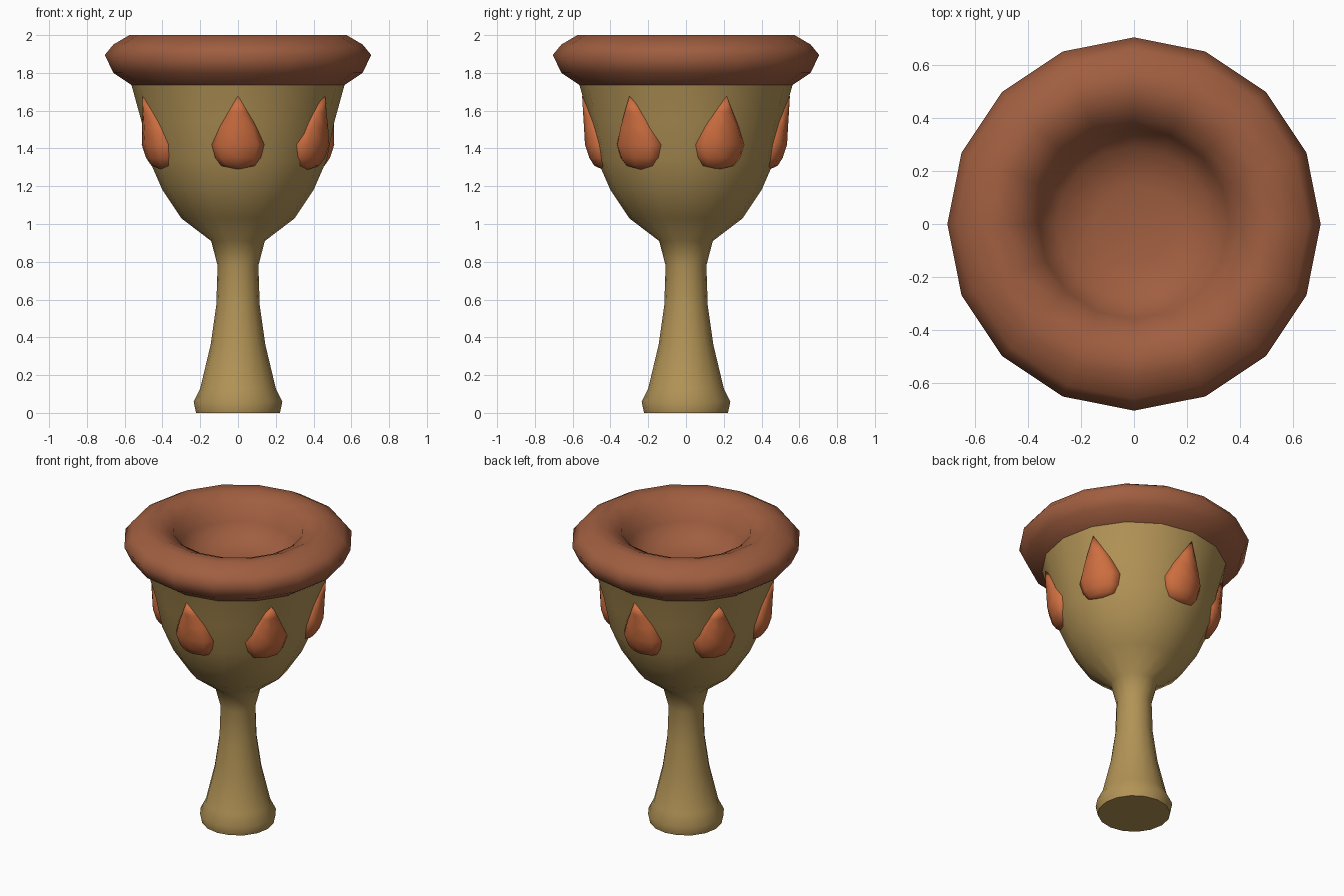
import bpy, bmesh, math
from mathutils import Vector

if "Cube" in bpy.data.objects:
    bpy.data.objects.remove(bpy.data.objects["Cube"])


def material(name, rgb):
    m = bpy.data.materials.new(name)
    m.diffuse_color = (*rgb, 1)
    m.use_nodes = True
    m.node_tree.nodes["Principled BSDF"].inputs["Base Color"].default_value = m.diffuse_color
    return m


def rings_object(name, rings, mat, angle):
    """Skin a list of point rings; a ring of one point closes an end."""
    bm = bmesh.new()
    vs = [[bm.verts.new(p) for p in ring] for ring in rings]
    for a, b in zip(vs, vs[1:]):
        n = max(len(a), len(b))
        for i in range(n):
            j = (i + 1) % n
            if len(a) == 1:
                bm.faces.new((a[0], b[j], b[i]))
            elif len(b) == 1:
                bm.faces.new((a[i], a[j], b[0]))
            else:
                bm.faces.new((a[i], a[j], b[j], b[i]))
    bmesh.ops.recalc_face_normals(bm, faces=bm.faces)
    me = bpy.data.meshes.new(name)
    bm.to_mesh(me)
    bm.free()
    me.materials.append(mat)
    ob = bpy.data.objects.new(name, me)
    bpy.context.collection.objects.link(ob)
    bpy.ops.object.select_all(action='DESELECT')
    ob.select_set(True)
    bpy.context.view_layer.objects.active = ob
    bpy.ops.object.shade_smooth_by_angle(angle=math.radians(angle))
    return ob


def lathe(name, profile, mat, angle=85, n=16):
    rings = []
    for r, z in profile:
        if r == 0:
            rings.append([(0, 0, z)])
        else:
            rings.append([(r * math.cos(math.tau * i / n),
                           r * math.sin(math.tau * i / n), z) for i in range(n)])
    return rings_object(name, rings, mat, angle)


gold = material("dull gold", (0.445, 0.292, 0.093))
clay = material("red brown", (0.350, 0.112, 0.051))
orange = material("burnt orange", (0.610, 0.155, 0.050))

# Foot, stem and outer cup
lathe("goblet_body", [
    (0, 0), (0.222, 0.0), (0.235, 0.06), (0.2, 0.13), (0.145, 0.36),
    (0.115, 0.57), (0.108, 0.78), (0.142, 0.91), (0.30, 1.03),
    (0.40, 1.18), (0.47, 1.34), (0.51, 1.54), (0.565, 1.74)], gold, 70)

# Thick rolled rim running into a shallow hollow
lathe("rim_and_hollow", [
    (0.562, 1.735), (0.66, 1.80), (0.705, 1.895), (0.66, 1.95),
    (0.575, 2.0), (0.5, 2.0), (0.40, 1.955), (0.36, 1.85),
    (0.29, 1.76), (0.15, 1.725), (0, 1.72)], clay)

# Teardrop studs, half sunk: (height, outer radius, half width, half depth)
drop = [(1.308, 0.485, 0.095, 0.055), (1.35, 0.512, 0.125, 0.07),
        (1.42, 0.535, 0.145, 0.085), (1.51, 0.540, 0.108, 0.07),
        (1.59, 0.545, 0.06, 0.045)]
for k, deg in enumerate((0, 57, 113, 180, 237, 293)):
    a = math.radians(deg)
    out = Vector((math.sin(a), -math.cos(a), 0))
    side = Vector((math.cos(a), math.sin(a), 0))
    up = Vector((0, 0, 1))
    rings = [[out * 0.44 + up * 1.288]]
    for z, r, w, d in drop:
        rings.append([out * (r - d + d * math.sin(math.tau * i / 8))
                      + side * w * math.cos(math.tau * i / 8) + up * z
                      for i in range(8)])
    rings.append([out * 0.55 + up * 1.677])
    rings_object(f"teardrop_{k + 1}", rings, orange, 85)
